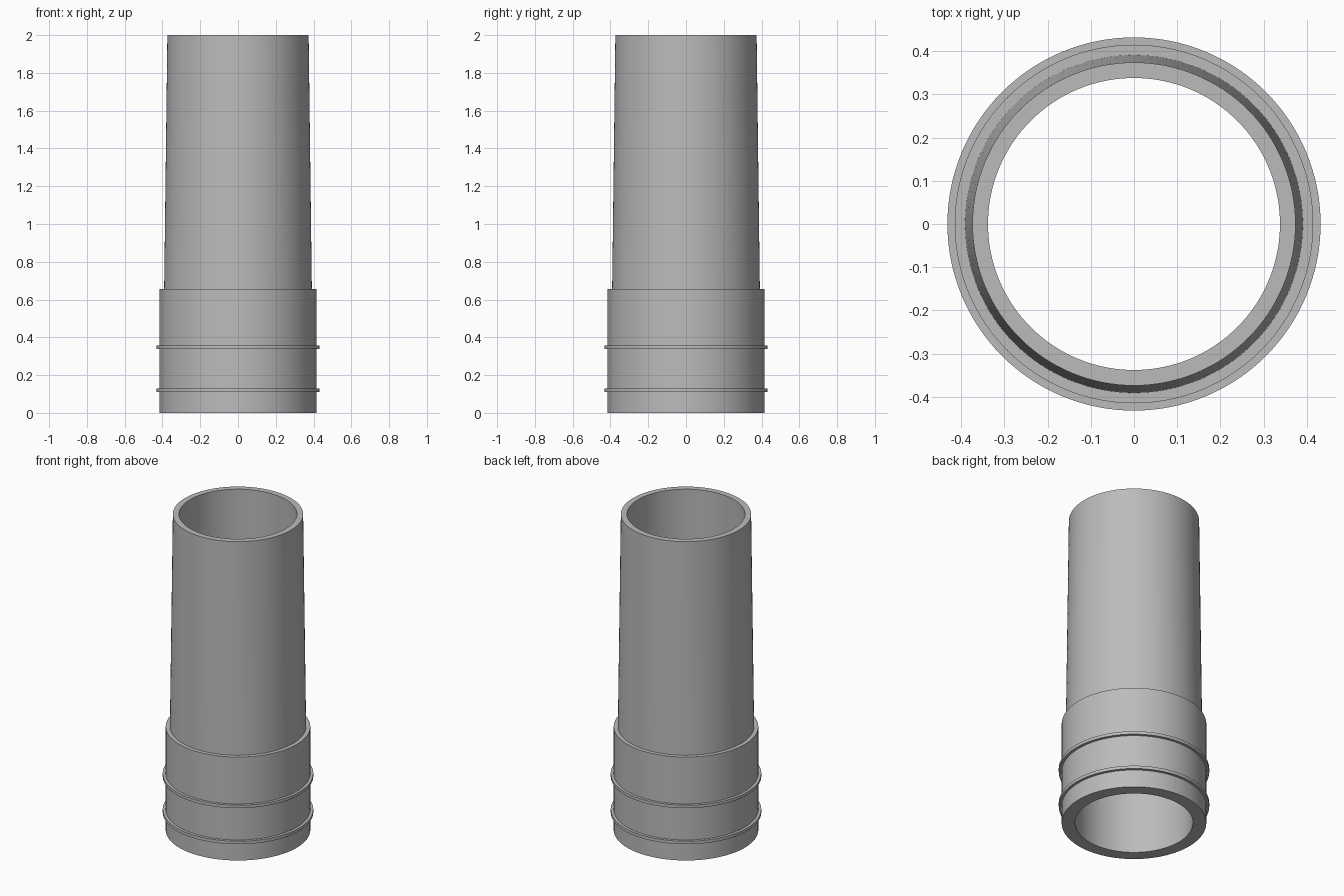
import bpy, bmesh, math

SEGMENTS = 128
BORE = 0.338

cube = bpy.data.objects.get("Cube")
if cube:
    bpy.data.objects.remove(cube, do_unlink=True)

grey = bpy.data.materials.new("plain grey")
grey.use_nodes = True
grey.diffuse_color = (0.5, 0.5, 0.5, 1)
grey.node_tree.nodes["Principled BSDF"].inputs["Base Color"].default_value = (0.5, 0.5, 0.5, 1)


def lathe(name, profile):
    """Spin a closed (radius, height) profile around the z axis."""
    bm = bmesh.new()
    verts = [bm.verts.new((r, 0, z)) for r, z in profile]
    edges = [bm.edges.new((a, b)) for a, b in zip(verts, verts[1:] + verts[:1])]
    bmesh.ops.spin(bm, geom=verts + edges, cent=(0, 0, 0), axis=(0, 0, 1),
                   angle=math.tau, steps=SEGMENTS, use_merge=True)
    bmesh.ops.remove_doubles(bm, verts=bm.verts, dist=1e-5)
    bmesh.ops.recalc_face_normals(bm, faces=bm.faces)
    mesh = bpy.data.meshes.new(name)
    bm.to_mesh(mesh)
    bm.free()
    mesh.materials.append(grey)
    obj = bpy.data.objects.new(name, mesh)
    bpy.context.collection.objects.link(obj)
    bpy.ops.object.select_all(action="DESELECT")
    obj.select_set(True)
    bpy.context.view_layer.objects.active = obj
    bpy.ops.object.shade_smooth_by_angle(angle=math.radians(30))
    return obj


# Outline of the collar, with two thin raised ribs
COLLAR, RIB = 0.415, 0.432
outline = [(BORE, 0), (COLLAR, 0)]
for low, high in ((0.111, 0.13), (0.339, 0.358)):
    outline += [(COLLAR, low), (RIB, low), (RIB, high), (COLLAR, high)]

# Collar shoulder, then the slightly tapered tube with a straight bore
outline += [(COLLAR, 0.655), (0.391, 0.655), (0.374, 2), (BORE, 2)]
lathe("hose_connector", outline)
